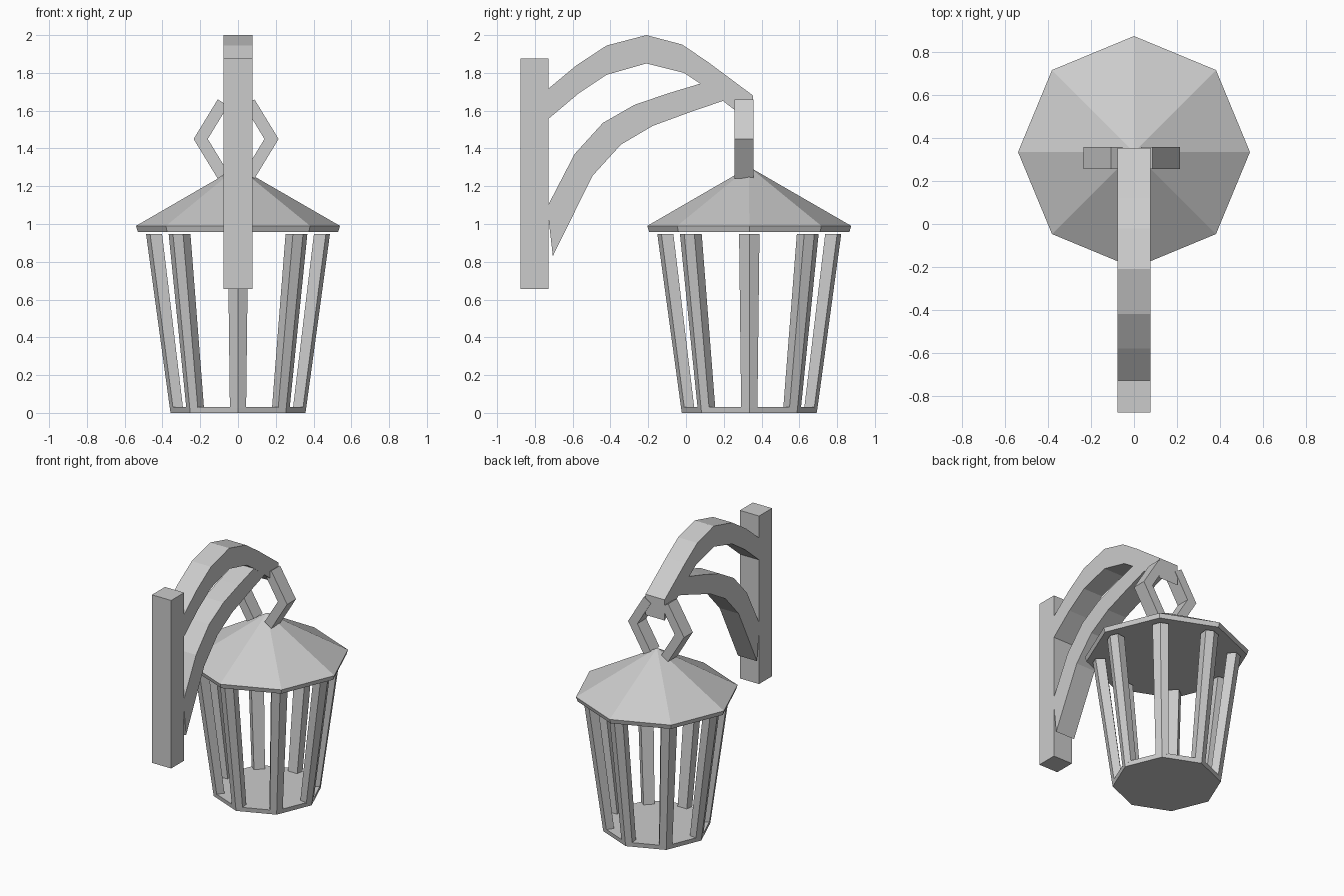
import bpy, bmesh
from math import cos, sin, pi
from mathutils import Vector

if "Cube" in bpy.data.objects:
    bpy.data.objects.remove(bpy.data.objects["Cube"])

CY = 0.335   # lantern axis in y


def finish(name, bm):
    bmesh.ops.recalc_face_normals(bm, faces=bm.faces)
    me = bpy.data.meshes.new(name)
    bm.to_mesh(me)
    bm.free()
    ob = bpy.data.objects.new(name, me)
    bpy.context.collection.objects.link(ob)
    return ob


def loft(bm, rings):
    """Skin a stack of equal-length closed rings, capping both ends."""
    vs = [[bm.verts.new(p) for p in r] for r in rings]
    n = len(vs[0])
    for a, b in zip(vs, vs[1:]):
        for i in range(n):
            j = (i + 1) % n
            bm.faces.new((a[i], a[j], b[j], b[i]))
    bm.faces.new(vs[0])
    bm.faces.new(vs[-1])


def octagon(r, z):
    return [(r * cos(k * pi / 4), CY + r * sin(k * pi / 4), z) for k in range(8)]


def band(bm, outer, inner, place, lo, hi):
    """Bent bar: paired outer/inner profile points, given depth lo..hi."""
    loft(bm, [[place(o, lo), place(o, hi), place(i, hi), place(i, lo)]
              for o, i in zip(outer, inner)])


# wall bar
bm = bmesh.new()
loft(bm, [[(x, y, z) for x, y in ((-.077, -.877), (.077, -.877), (.077, -.728), (-.077, -.728))]
          for z in (.655, 1.875)])
finish("wall_bar", bm)

# curved bracket arms
side = lambda p, d: (d, p[0], p[1])
bm = bmesh.new()
band(bm,
     [(-.735, 1.711), (-.58, 1.84), (-.42, 1.945), (-.21, 2.0), (-.02, 1.95), (.12, 1.855), (.355, 1.68)],
     [(-.735, 1.551), (-.57, 1.69), (-.42, 1.79), (-.21, 1.85), (-.01, 1.80), (.075, 1.743), (.355, 1.53)],
     side, -.077, .077)
finish("upper_arm", bm)
bm = bmesh.new()
band(bm,
     [(-.735, 1.09), (-.59, 1.37), (-.44, 1.535), (-.275, 1.63), (-.10, 1.69), (.075, 1.743)],
     [(-.705, .83), (-.495, 1.255), (-.345, 1.42), (-.175, 1.52), (.03, 1.595), (.20, 1.653)],
     side, -.0765, .0765)
finish("lower_arm", bm)

# hanging link, two bent halves
for s, name in ((1, "link_right"), (-1, "link_left")):
    bm = bmesh.new()
    band(bm, [(.097, 1.66), (.225, 1.45), (.097, 1.24)],
         [(.043, 1.626), (.15, 1.45), (.043, 1.274)],
         lambda p, d: (s * p[0] - .01, d, p[1]), .257, .358)
    finish(name, bm)

# roof: short rim, then pyramid
bm = bmesh.new()
loft(bm, [octagon(.53, .958), octagon(.54, .99), octagon(.001, 1.302)])
bmesh.ops.remove_doubles(bm, verts=bm.verts, dist=.004)
finish("roof", bm)

# base plate
bm = bmesh.new()
loft(bm, [octagon(.357, 0), octagon(.362, .032)])
finish("base_plate", bm)


# leaning corner posts
def post_ring(a, r, t, depth, z):
    rad, tan = Vector((cos(a), sin(a), 0)), Vector((-sin(a), cos(a), 0))
    c = Vector((0, CY, z))
    pts = [(r, 0), (r - .4 * t, t), (r - depth, t * .85), (r - depth, -t * .85), (r - .4 * t, -t)]
    return [c + rad * p + tan * q for p, q in pts]


for k in range(8):
    a = k * pi / 4
    bm = bmesh.new()
    loft(bm, [post_ring(a, .361, .043, .07, .025), post_ring(a, .487, .054, .085, .948)])
    finish(f"post_{k + 1}", bm)
